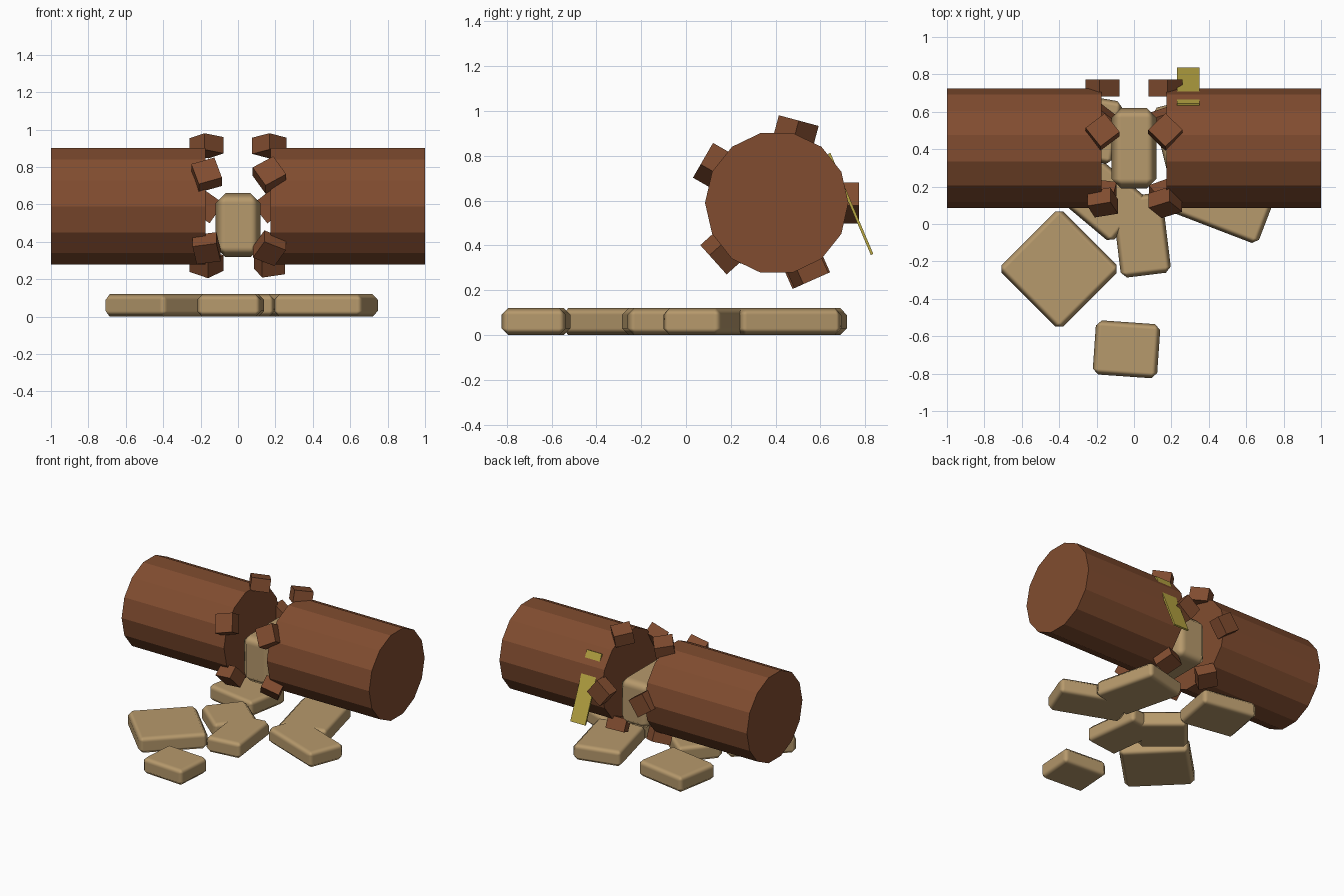
import bpy
from math import radians, sin, cos, pi
from mathutils import Matrix, Vector

cube = bpy.data.objects.get("Cube")
if cube:
    bpy.data.objects.remove(cube, do_unlink=True)


def material(name, rgb):
    m = bpy.data.materials.new(name)
    m.use_nodes = True
    m.diffuse_color = (*rgb, 1)
    bsdf = m.node_tree.nodes["Principled BSDF"]
    bsdf.inputs["Base Color"].default_value = (*rgb, 1)
    bsdf.inputs["Roughness"].default_value = 0.9
    return m


BARK = material("brown_wood", (0.22, 0.073, 0.029))
STONE = material("tan_stone", (0.47, 0.32, 0.15))
BAND = material("yellow_strip", (0.48, 0.38, 0.055))


def box(name, loc, size, mat, rot=None, bevel=0):
    """Box with applied size, optional rotation matrix and soft chamfer."""
    bpy.ops.mesh.primitive_cube_add(size=1)
    ob = bpy.context.object
    ob.name = name
    ob.data.transform(Matrix.Diagonal((*size, 1)))
    ob.matrix_world = Matrix.Translation(Vector(loc)) @ (rot or Matrix())
    ob.data.materials.append(mat)
    if bevel:
        bpy.ops.object.shade_smooth()
        mod = ob.modifiers.new("chamfer", "BEVEL")
        mod.width = bevel
        mod.segments = 1
        mod.limit_method = "NONE"
        mod.harden_normals = True
    return ob


def spin(degrees, axis):
    return Matrix.Rotation(radians(degrees), 4, axis)


# Two halves of the broken log, fourteen flat sides each
AXIS_Y, AXIS_Z, RADIUS, GAP = 0.405, 0.59, 0.32, 0.173
for side, label in ((-1, "right"), (1, "left")):
    bpy.ops.mesh.primitive_cylinder_add(vertices=14, radius=RADIUS, depth=1 - GAP)
    log = bpy.context.object
    log.name = "log_half_" + label
    # a vertex of the profile points straight to the back
    log.data.transform(spin(90, "Y"))
    log.location = (side * (1 + GAP) / 2, AXIS_Y, AXIS_Z)
    log.data.materials.append(BARK)

# Splinter blocks around both broken rims: angle, right twist, left twist
chips = ((0, 35, -38), (75, 38, -45), (150, 18, 32), (222, 10, -28), (294, 40, -20))
for i, (angle, *twists) in enumerate(chips):
    a = radians(angle)
    for side, label, twist in zip((-1, 1), ("right", "left"), twists):
        box(f"splinter_{label}_{i + 1}",
            (side * 0.168, AXIS_Y + 0.335 * cos(a) - 0.012 * (i == 0),
             AXIS_Z + 0.335 * sin(a)),
            (0.13, 0.09, 0.13), BARK, spin(angle, "X") @ spin(twist, "Y"))

# Stone core in the gap
box("stone_core", (0, 0.405, 0.49), (0.24, 0.43, 0.34), STONE, bevel=0.052)

# Flat stones on the ground: x, y, width, depth, turn
slabs = (
    (-0.40, -0.24, 0.465, 0.465, 45),
    (-0.04, -0.67, 0.345, 0.29, -4),
    (0.04, -0.06, 0.27, 0.43, 7),
    (-0.15, 0.12, 0.33, 0.31, -40),
    (0.47, 0.11, 0.51, 0.28, -21),
    (0.32, 0.43, 0.35, 0.47, 14),
    (-0.29, 0.52, 0.41, 0.34, -10),
)
for i, (x, y, w, d, turn) in enumerate(slabs):
    box(f"ground_slab_{i + 1}", (x, y, 0.06), (w, d, 0.12), STONE,
        spin(turn, "Z"), bevel=0.03)

# Thin leaning strip that cuts into the back of the log
box("yellow_strip", (0.29, 0.735, 0.585), (0.12, 0.012, 0.49), BAND, spin(23, "X"))
